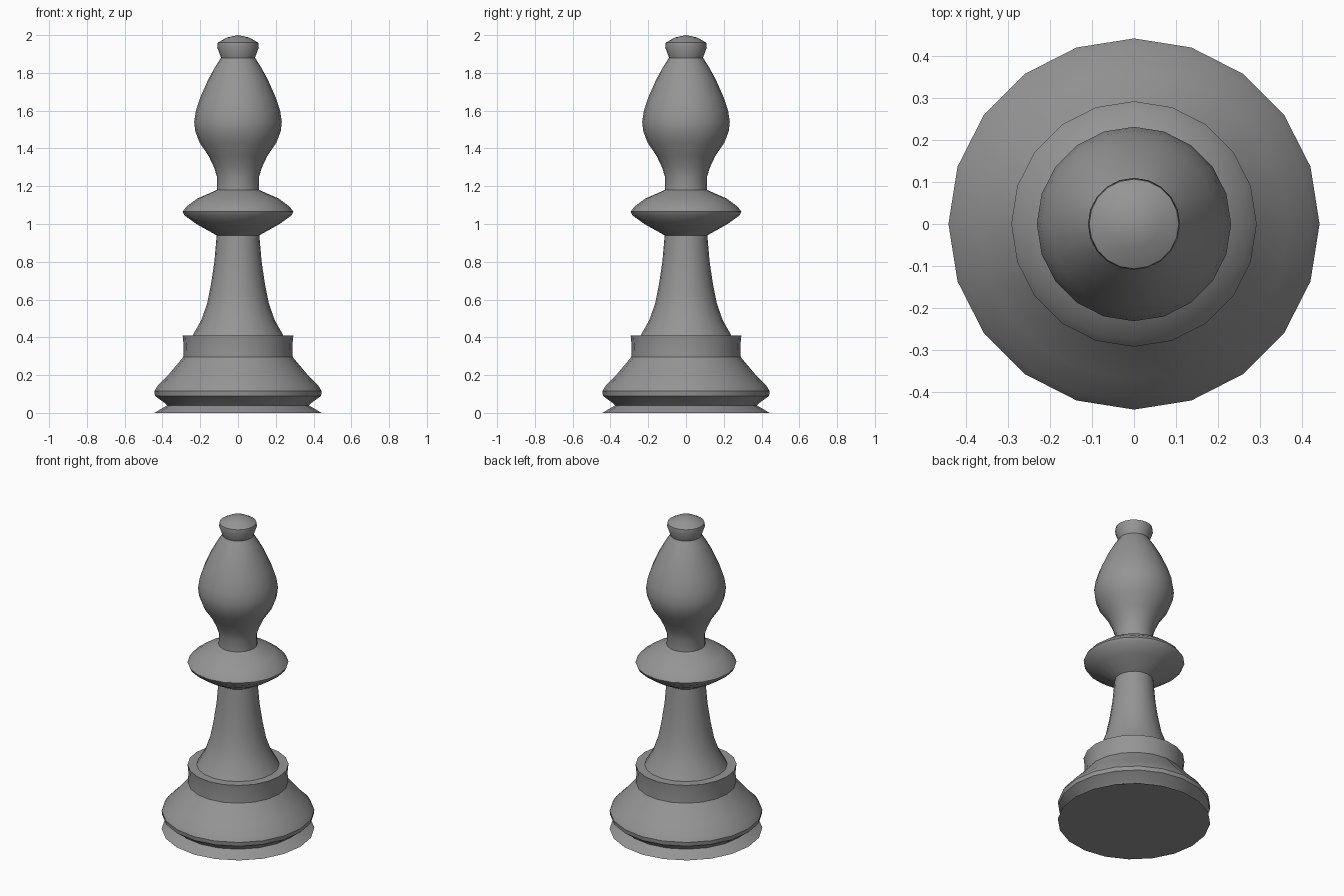
import bpy
import bmesh
from math import cos, sin, pi, radians

cube = bpy.data.objects.get("Cube")
if cube:
    bpy.data.objects.remove(cube, do_unlink=True)

SIDES = 20

grey = bpy.data.materials.new("mid_grey")
grey.use_nodes = True
colour = (0.3, 0.3, 0.3, 1)
grey.diffuse_color = colour
grey.node_tree.nodes["Principled BSDF"].inputs["Base Color"].default_value = colour


def lathe(name, profile, sharp_angle=30):
    """Turn a bottom-to-top (radius, height) profile around z."""
    bm = bmesh.new()
    rings = []
    for r, z in profile:
        if r == 0:
            rings.append([bm.verts.new((0, 0, z))] * SIDES)
        else:
            angles = [2 * pi * i / SIDES for i in range(SIDES)]
            rings.append([bm.verts.new((r * cos(a), r * sin(a), z)) for a in angles])
    for low, high in zip(rings, rings[1:]):
        for i in range(SIDES):
            j = (i + 1) % SIDES
            corners = [low[i], low[j], high[j], high[i]]
            bm.faces.new(list(dict.fromkeys(corners)))
    bmesh.ops.recalc_face_normals(bm, faces=bm.faces)
    # Open shells: make sure the normals point away from the axis
    side = max(bm.faces, key=lambda f: abs(f.normal.x))
    if side.normal.dot(side.calc_center_median()) < 0:
        bmesh.ops.reverse_faces(bm, faces=bm.faces)
    mesh = bpy.data.meshes.new(name)
    bm.to_mesh(mesh)
    bm.free()
    mesh.materials.append(grey)
    obj = bpy.data.objects.new(name, mesh)
    bpy.context.collection.objects.link(obj)
    bpy.ops.object.select_all(action='DESELECT')
    obj.select_set(True)
    bpy.context.view_layer.objects.active = obj
    bpy.ops.object.shade_smooth_by_angle(angle=radians(sharp_angle))
    return obj


# Flared foot with a groove, closed underneath
lathe("base", [(0, 0), (0.443, 0), (0.375, 0.04), (0.385, 0.05), (0.44, 0.09),
               (0.443, 0.115), (0.425, 0.145), (0.37, 0.2), (0.29, 0.295)])

# Upright band with a flat ledge on top
lathe("base_ring", [(0.29, 0.295), (0.288, 0.36), (0.293, 0.41), (0.24, 0.41)])

# Tapering column
lathe("stem", [(0.24, 0.41), (0.195, 0.49), (0.163, 0.58), (0.143, 0.68),
               (0.125, 0.8), (0.113, 0.94)])

# Disc-shaped collar
lathe("collar", [(0.113, 0.94), (0.22, 1.0), (0.283, 1.045), (0.293, 1.065),
                 (0.275, 1.09), (0.215, 1.135), (0.112, 1.18)], 42)

# Neck and teardrop head
lathe("head", [(0.112, 1.18), (0.111, 1.25), (0.127, 1.3), (0.155, 1.36),
               (0.203, 1.43), (0.226, 1.49), (0.232, 1.54), (0.223, 1.6),
               (0.2, 1.67), (0.16, 1.76), (0.122, 1.83), (0.09, 1.88)])

# Domed button on top
lathe("finial", [(0.09, 1.88), (0.11, 1.935), (0.107, 1.96), (0.06, 1.987), (0, 2)])
